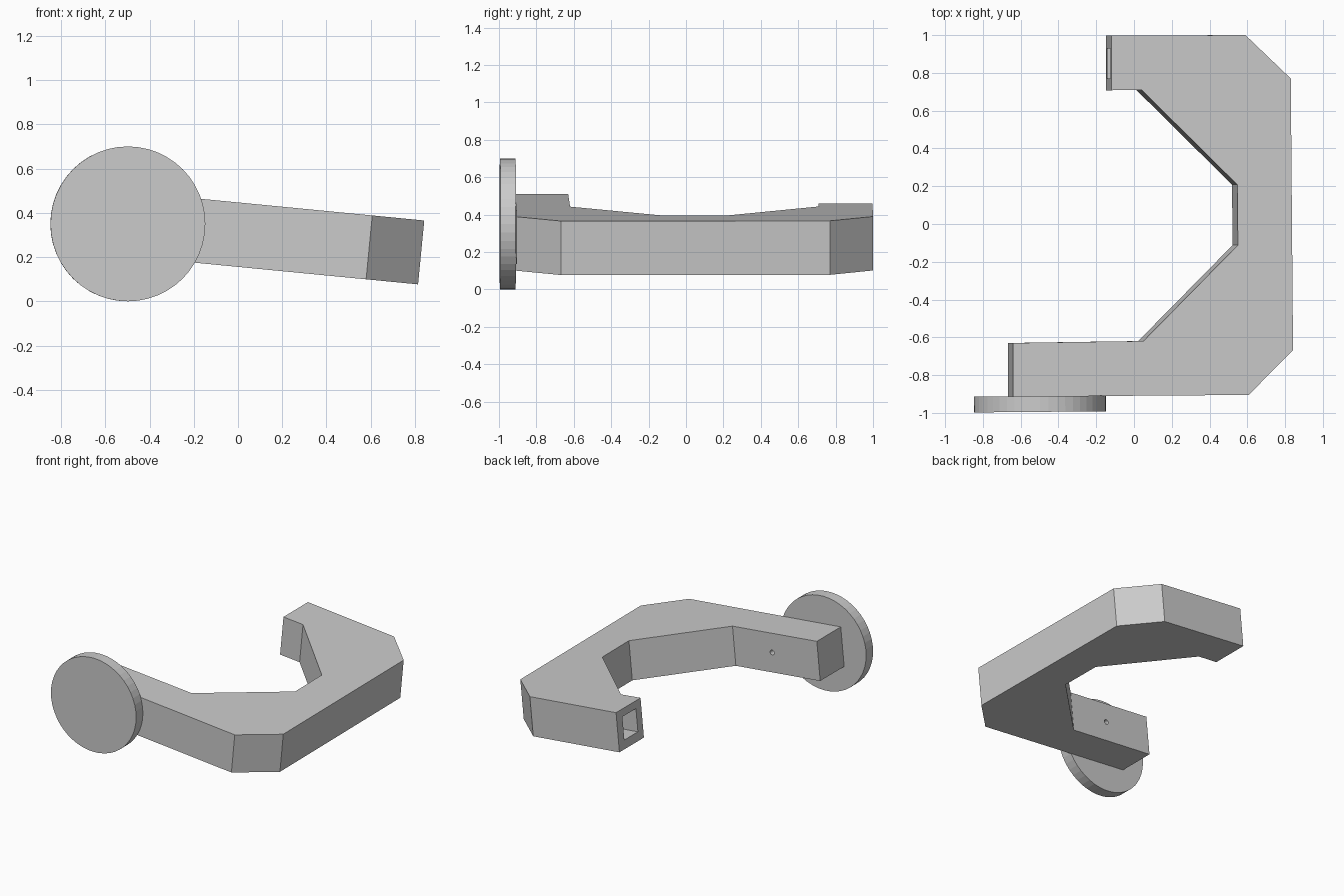
import bpy, bmesh
from math import radians
from mathutils import Vector

if "Cube" in bpy.data.objects:
    bpy.data.objects.remove(bpy.data.objects["Cube"])

# The whole arm leans about 5.6 degrees: top plane and its downward normal
DOWN = Vector((-0.097, 0, -1)).normalized()
THICK = 0.29


def top_z(x):
    return 0.447 - 0.097 * x


def tilted_prism(name, outline, d0=0.0, d1=THICK):
    """Extrude a top-view outline along the arm's tilted normal."""
    bm = bmesh.new()
    verts = [bm.verts.new(Vector((x, y, top_z(x))) + DOWN * d0) for x, y in outline]
    face = bm.faces.new(verts)
    ext = bmesh.ops.extrude_face_region(bm, geom=[face])
    moved = [g for g in ext["geom"] if isinstance(g, bmesh.types.BMVert)]
    bmesh.ops.translate(bm, verts=moved, vec=DOWN * (d1 - d0))
    bmesh.ops.recalc_face_normals(bm, faces=bm.faces)
    mesh = bpy.data.meshes.new(name)
    bm.to_mesh(mesh)
    bm.free()
    obj = bpy.data.objects.new(name, mesh)
    bpy.context.collection.objects.link(obj)
    return obj


def cylinder_y(name, center, radius, depth, sides):
    """Cylinder lying along y."""
    bpy.ops.mesh.primitive_cylinder_add(vertices=sides, radius=radius, depth=depth,
                                        location=center, rotation=(radians(90), 0, 0))
    obj = bpy.context.object
    obj.name = name
    return obj


def cut(target, cutter):
    mod = target.modifiers.new("cut", 'BOOLEAN')
    mod.operation = 'DIFFERENCE'
    mod.solver = 'EXACT'
    mod.object = cutter
    bpy.context.view_layer.objects.active = target
    bpy.ops.object.modifier_apply(modifier=mod.name)
    bpy.data.objects.remove(cutter)


# C-shaped bracket
bracket = tilted_prism("bracket", [
    (-0.11, -0.622), (0.05, -0.62), (0.55, -0.112), (0.547, 0.208),
    (0.04, 0.71), (-0.12, 0.708), (-0.12, 0.997), (0.59, 1.0),
    (0.83, 0.77), (0.842, -0.668), (0.607, -0.905), (-0.11, -0.91)])

# Square socket in the open end
cut(bracket, tilted_prism("socket_cutter", [
    (-0.3, 0.77), (0.13, 0.77), (0.13, 0.93), (-0.3, 0.93)], 0.055, 0.225))

# Straight stub carrying the disc
stub = tilted_prism("stub_arm", [
    (-0.11, -0.622), (-0.11, -0.91), (-0.64, -0.917), (-0.64, -0.63)])

# Pin hole on the inner side of the stub
cut(stub, cylinder_y("pin_cutter", (-0.275, -0.64, 0.33), 0.018, 0.3, 16))

# Round end disc
disc = cylinder_y("end_disc", (-0.498, -0.953, 0.35), 0.35, 0.083, 48)
disc.rotation_euler.z = radians(0.5)
